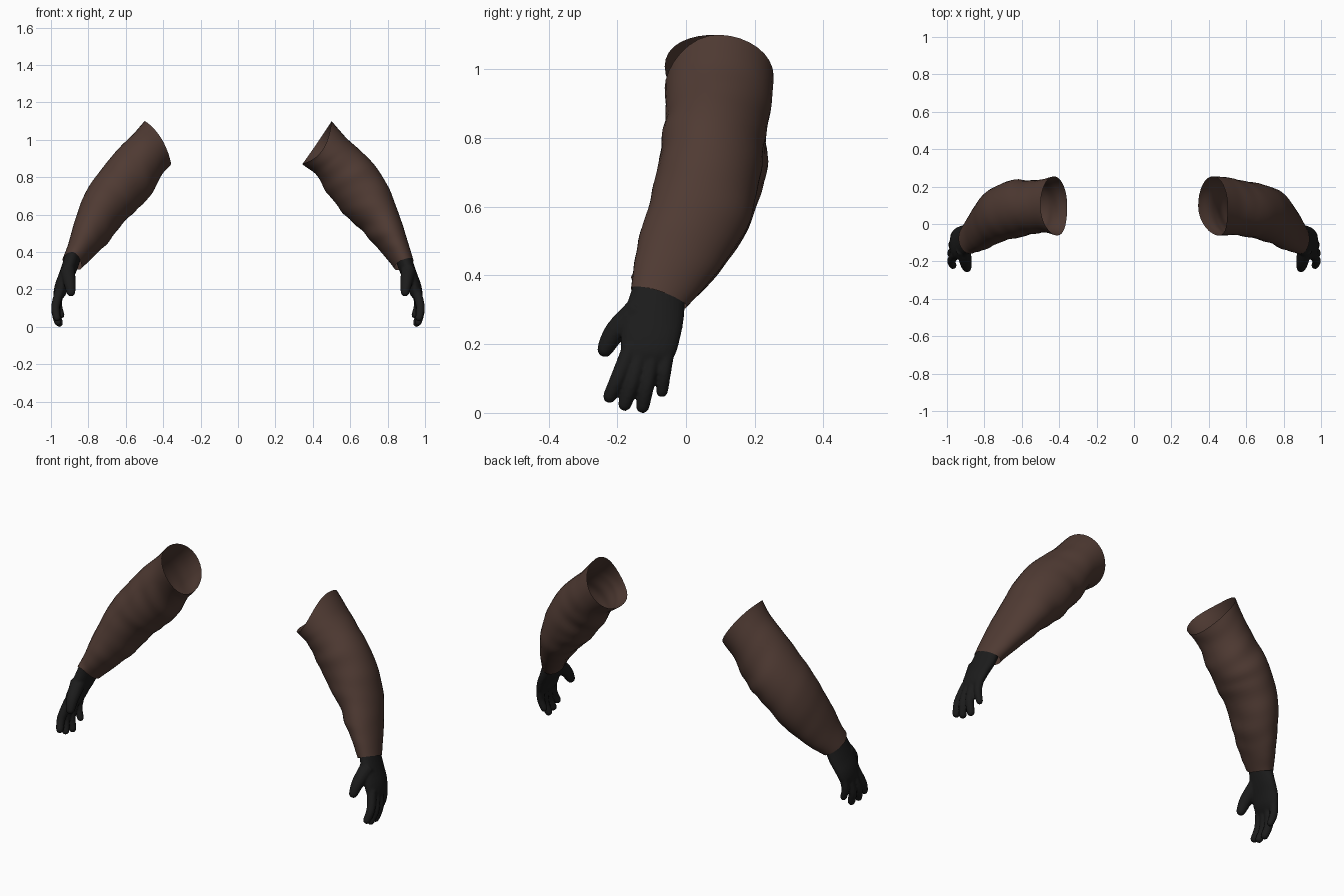
import bpy, bmesh, math
from mathutils import Vector

if "Cube" in bpy.data.objects:
    bpy.data.objects.remove(bpy.data.objects["Cube"])


def material(name, rgb):
    m = bpy.data.materials.new(name)
    m.diffuse_color = (*rgb, 1)
    m.use_nodes = True
    m.node_tree.nodes["Principled BSDF"].inputs["Base Color"].default_value = m.diffuse_color
    return m


BROWN = material("brown cloth", (0.079, 0.043, 0.033))
BLACK = material("black glove", (0.0115, 0.0115, 0.0115))


def spline(rows, t):
    """Catmull-Rom sample of rows of numbers, t from 0 to 1."""
    n = len(rows) - 1
    i = min(int(t * n), n - 1)
    u = t * n - i
    p0, p1, p2, p3 = (rows[max(0, min(n, k))] for k in (i - 1, i, i + 1, i + 2))
    return [b + 0.5 * u * (c - a + u * (2 * a - 5 * b + 4 * c - d + u * (3 * (b - c) + d - a)))
            for a, b, c, d in zip(p0, p1, p2, p3)]


def add_loft(bm, rings, capped):
    """Skin a list of equal rings of points."""
    vs = [[bm.verts.new(p) for p in r] for r in rings]
    n = len(vs[0])
    for a, b in zip(vs, vs[1:]):
        for j in range(n):
            k = (j + 1) % n
            bm.faces.new((a[j], a[k], b[k], b[j]))
    if capped:
        bm.faces.new(vs[0])
        bm.faces.new(vs[-1])


def finish(bm, name, mat, side):
    for v in bm.verts:
        v.co.x *= side
    bmesh.ops.recalc_face_normals(bm, faces=bm.faces)
    me = bpy.data.meshes.new(name)
    bm.to_mesh(me)
    bm.free()
    me.materials.append(mat)
    ob = bpy.data.objects.new(name, me)
    bpy.context.collection.objects.link(ob)
    bpy.ops.object.select_all(action='DESELECT')
    ob.select_set(True)
    bpy.context.view_layer.objects.active = ob
    bpy.ops.object.shade_smooth_by_angle(angle=math.radians(50))
    return ob


# Sleeve sections: outer x, z, inner x, z, front y, back y, drop of the back edge
RIGHT = [
    (0.50, 1.10, 0.343, 0.87, -0.062, 0.255, 0.005),
    (0.57, 1.02, 0.415, 0.815, -0.060, 0.250, 0.01),
    (0.65, 0.945, 0.465, 0.735, -0.060, 0.235, 0.015),
    (0.73, 0.865, 0.52, 0.66, -0.072, 0.222, 0.02),
    (0.805, 0.745, 0.58, 0.59, -0.086, 0.208, 0.025),
    (0.85, 0.63, 0.66, 0.52, -0.108, 0.178, 0.03),
    (0.885, 0.53, 0.73, 0.44, -0.135, 0.122, 0.03),
    (0.912, 0.44, 0.79, 0.375, -0.150, 0.062, 0.03),
    (0.938, 0.355, 0.835, 0.315, -0.160, 0.002, 0.026),
]
LEFT = [
    (0.50, 1.10, 0.357, 0.87, -0.062, 0.255, 0.005),
    (0.56, 1.03, 0.408, 0.81, -0.045, 0.240, 0.01),
    (0.637, 0.955, 0.455, 0.72, -0.055, 0.232, 0.015),
    (0.72, 0.855, 0.515, 0.65, -0.070, 0.238, 0.02),
    (0.80, 0.745, 0.577, 0.595, -0.086, 0.218, 0.025),
    (0.85, 0.635, 0.655, 0.505, -0.108, 0.180, 0.03),
    (0.883, 0.53, 0.722, 0.425, -0.135, 0.122, 0.03),
    (0.910, 0.435, 0.782, 0.37, -0.150, 0.062, 0.03),
    (0.938, 0.36, 0.835, 0.318, -0.160, 0.002, 0.026),
]
# Offset of the shoulder rim at its front, and rise of the cuff at its front
RIM = {1: Vector((0.030, 0, -0.045)), -1: Vector((-0.018, 0, 0.018))}
CUFF = {1: 0.0, -1: 0.03}


def sleeve(name, side):
    bm = bmesh.new()
    rings, steps, sides = [], 48, 32
    ph = 0.0 if side > 0 else 1.9
    for i in range(steps + 1):
        t = i / steps
        ox, oz, ix, iz, yf, yb, drop = spline(RIGHT if side > 0 else LEFT, t)
        c = Vector(((ox + ix) / 2, (yf + yb) / 2, (oz + iz) / 2))
        u = Vector(((ox - ix) / 2, 0, (oz - iz) / 2))
        v = Vector((0, (yb - yf) / 2, -drop))
        fade = max(0, math.sin(math.pi * t)) ** 0.6
        ring = []
        for j in range(sides):
            a = 2 * math.pi * j / sides
            front = max(0, -math.sin(a)) ** 2
            # Diagonal cloth folds, flattest on the outside of the arm
            fold = math.sin(30 * t + 2.0 * math.sin(a + ph) + ph)
            fold *= 0.5 + 0.5 * math.sin(2 * a + 9 * t + ph)
            fold += 0.6 * math.sin(52 * t - 3 * math.cos(a - ph) + 2 * ph) * math.cos(a - 5 * t)
            k = 1 + (0.020 - 0.012 * math.cos(a)) * fade * fold
            p = c + u * math.cos(a) * k + v * math.sin(a) * k
            p += RIM[side] * front * max(0, 1 - t / 0.2)
            if t > 0.9:
                lift = CUFF[side] * front * (t - 0.9) / 0.1
                p += Vector((-0.35 * lift, 0, lift))
            ring.append(p)
        rings.append(ring)
    add_loft(bm, rings, False)
    return finish(bm, name, BROWN, side)


# Palm sections: centre x, y, z, half thickness, half width, drop of the back edge
PALM = [
    (0.880, -0.074, 0.385, 0.044, 0.073, 0.022),
    (0.893, -0.080, 0.34, 0.045, 0.077, 0.024),
    (0.915, -0.093, 0.28, 0.044, 0.086, 0.016),
    (0.938, -0.103, 0.225, 0.041, 0.087, 0.006),
    (0.953, -0.109, 0.175, 0.034, 0.081, 0.000),
    (0.960, -0.111, 0.147, 0.020, 0.067, 0.000),
]

# Digits: base, middle and tip, then base and tip radius
DIGITS = [
    ((0.955, -0.160, 0.19), (0.976, -0.196, 0.105), (0.968, -0.222, 0.048), 0.026, 0.020),
    ((0.957, -0.130, 0.18), (0.976, -0.156, 0.090), (0.963, -0.178, 0.025), 0.025, 0.020),
    ((0.957, -0.095, 0.18), (0.971, -0.113, 0.085), (0.955, -0.126, 0.019), 0.025, 0.020),
    ((0.952, -0.054, 0.19), (0.961, -0.063, 0.120), (0.945, -0.070, 0.063), 0.023, 0.018),
    ((0.912, -0.135, 0.300), (0.900, -0.204, 0.238), (0.893, -0.235, 0.186), 0.042, 0.024),
]


def glove(name, side):
    bm = bmesh.new()
    rings = []
    for i in range(16):
        x, y, z, th, w, drop = spline(PALM, i / 15)
        ring = []
        for j in range(20):
            a = 2 * math.pi * j / 20
            s = math.sin(a)
            ring.append(Vector((x + th * math.cos(a), y + w * s, z - drop * s)))
        rings.append(ring)
    add_loft(bm, rings, True)
    # Fingers and thumb with rounded ends
    for base, mid, tip, r0, r1 in DIGITS:
        pts = [Vector(spline((base, mid, tip), i / 8)) for i in range(9)]
        rad = [r0 + (r1 - r0) * i / 8 for i in range(9)]
        end = (pts[-1] - pts[-2]).normalized()
        for a in (0.5, 0.95, 1.35):
            pts.append(Vector(tip) + end * r1 * math.sin(a))
            rad.append(r1 * math.cos(a))
        rings = []
        for i, p in enumerate(pts):
            d = (pts[min(i + 1, len(pts) - 1)] - pts[max(i - 1, 0)]).normalized()
            e = d.cross(Vector((0, 1, 0))).normalized()
            f = d.cross(e)
            rings.append([p + rad[i] * (e * math.cos(2 * math.pi * j / 12)
                                        + f * math.sin(2 * math.pi * j / 12)) for j in range(12)])
        add_loft(bm, rings, True)
    ob = finish(bm, name, BLACK, side)
    # Blend palm and digits into one skin
    rm = ob.modifiers.new("blend", 'REMESH')
    rm.mode, rm.voxel_size, rm.use_smooth_shade = 'VOXEL', 0.0055, True
    sm = ob.modifiers.new("soften", 'SMOOTH')
    sm.factor, sm.iterations = 0.5, 5
    return ob


for label, side in (("right", 1), ("left", -1)):
    sleeve(label + "_sleeve", side)
    glove(label + "_glove", side)
